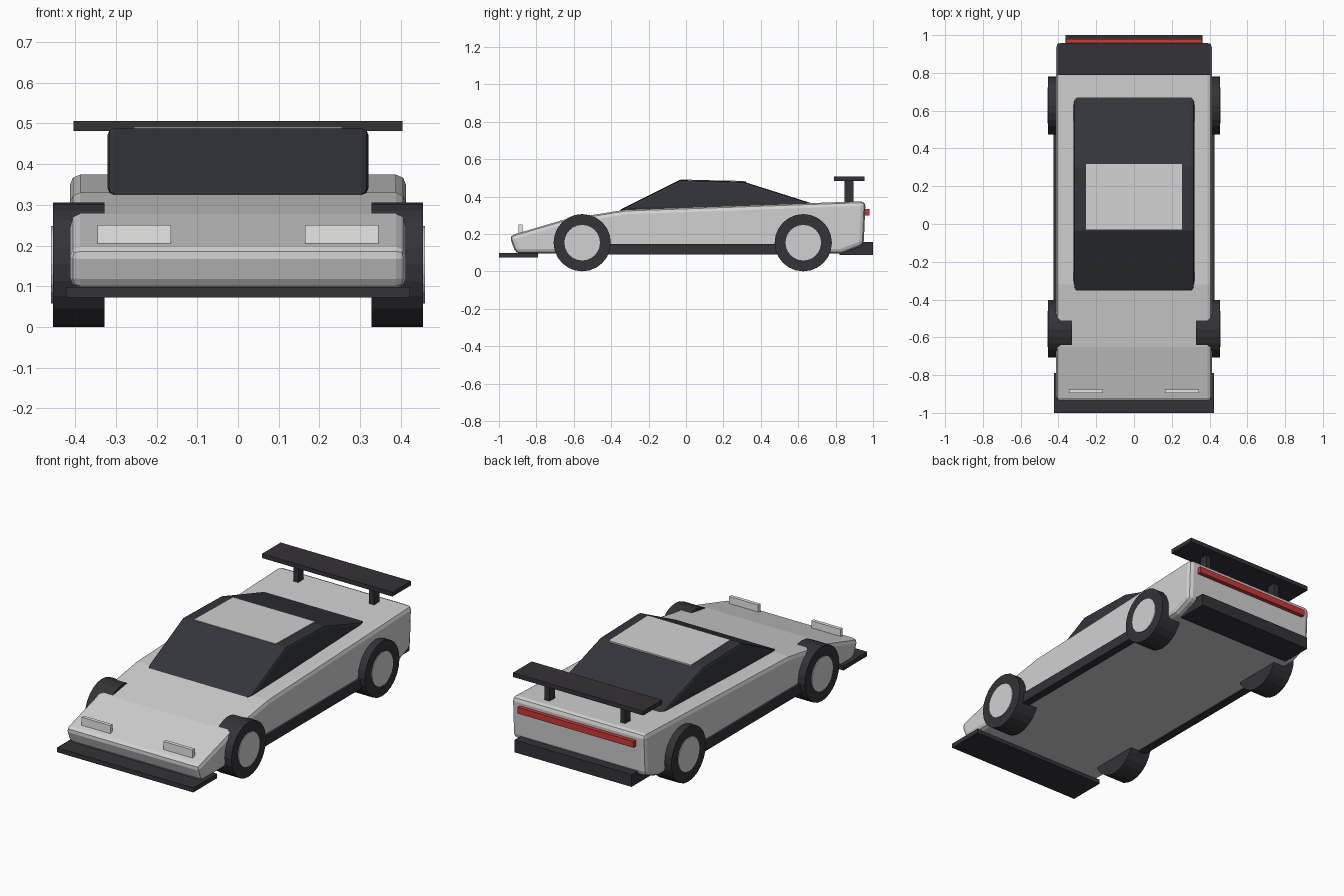
import bpy, bmesh, math
from mathutils import Matrix, Vector

cube = bpy.data.objects.get("Cube")
if cube:
    bpy.data.objects.remove(cube, do_unlink=True)


def material(name, rgb):
    m = bpy.data.materials.new(name)
    m.use_nodes = True
    m.diffuse_color = (*rgb, 1)
    m.node_tree.nodes["Principled BSDF"].inputs["Base Color"].default_value = (*rgb, 1)
    return m


paint = material("light grey paint", (0.64, 0.64, 0.64))
trim = material("dark trim", (0.034, 0.032, 0.040))
glass = material("tinted glass", (0.033, 0.036, 0.044))
lamp = material("headlight white", (0.85, 0.85, 0.83))
red = material("tail light red", (0.60, 0.04, 0.04))


def finish(name, bm, mat, bevel=0, segments=2):
    bmesh.ops.recalc_face_normals(bm, faces=bm.faces)
    mesh = bpy.data.meshes.new(name)
    bm.to_mesh(mesh)
    bm.free()
    mesh.materials.append(mat)
    obj = bpy.data.objects.new(name, mesh)
    bpy.context.collection.objects.link(obj)
    if bevel:
        mod = obj.modifiers.new("Bevel", "BEVEL")
        mod.width = bevel
        mod.segments = segments
        mod.limit_method = "ANGLE"
        mod.angle_limit = math.radians(30)
    return obj


def side_profile(name, points, half_width, mat, bevel=0, segments=2):
    """Extrude a (y, z) outline across the width."""
    bm = bmesh.new()
    face = bm.faces.new([bm.verts.new((-half_width, y, z)) for y, z in points])
    new = bmesh.ops.extrude_face_region(bm, geom=[face])["geom"]
    verts = [v for v in new if isinstance(v, bmesh.types.BMVert)]
    bmesh.ops.translate(bm, verts=verts, vec=(2 * half_width, 0, 0))
    return finish(name, bm, mat, bevel, segments)


def box(name, x, y, z, mat):
    """Box from (min, max) ranges."""
    bm = bmesh.new()
    size = Vector((x[1] - x[0], y[1] - y[0], z[1] - z[0]))
    centre = Vector((sum(x), sum(y), sum(z))) / 2
    bmesh.ops.create_cube(bm, size=1, matrix=Matrix.Translation(centre) @ Matrix.Diagonal((*size, 1)))
    return finish(name, bm, mat)


def disc(name, x0, x1, y, z, radius, mat):
    """Cylinder with its axle along x."""
    bm = bmesh.new()
    place = Matrix.Translation(((x0 + x1) / 2, y, z)) @ Matrix.Rotation(math.pi / 2, 4, "Y")
    bmesh.ops.create_cone(bm, cap_ends=True, segments=24, radius1=radius, radius2=radius,
                          depth=abs(x1 - x0), matrix=place)
    return finish(name, bm, mat)


# Wedge body and cabin
side_profile("body", [(-0.91, 0.095), (0.83, 0.095), (0.95, 0.14), (0.96, 0.375),
                      (-0.32, 0.33), (-0.65, 0.277), (-0.945, 0.19)], 0.413, paint, 0.025)
side_profile("cabin", [(-0.36, 0.325), (-0.035, 0.488), (0.305, 0.48), (0.70, 0.355),
                       (0.70, 0.325)], 0.32, glass, 0.015)
side_profile("roof_panel", [(-0.03, 0.482), (-0.03, 0.491), (0.32, 0.483), (0.32, 0.474)],
             0.255, paint)

# Front splitter, rear diffuser, tail light and wing
box("front_splitter", (-0.423, 0.423), (-1.0, -0.79), (0.073, 0.098), trim)
box("rear_diffuser", (-0.363, 0.363), (0.82, 1.0), (0.088, 0.157), trim)
box("tail_light", (-0.36, 0.36), (0.94, 0.98), (0.299, 0.334), red)
box("rear_wing", (-0.404, 0.404), (0.79, 0.955), (0.482, 0.506), trim)

# Parts on both sides
for side, s in (("left", 1), ("right", -1)):
    def span(a, b):
        return tuple(sorted((s * a, s * b)))

    box(side + "_wing_post", span(0.22, 0.25), (0.848, 0.896), (0.35, 0.485), trim)
    box(side + "_side_skirt", span(0.38, 0.426), (-0.50, 0.56), (0.09, 0.146), trim)
    box(side + "_headlight", span(0.165, 0.345), (-0.895, -0.875), (0.195, 0.25), lamp)
    for end, y in (("front", -0.555), ("rear", 0.627)):
        disc(f"{side}_{end}_tyre", s * 0.328, s * 0.455, y, 0.153, 0.153, trim)
        disc(f"{side}_{end}_hub", s * 0.44, s * 0.459, y, 0.153, 0.095, paint)
